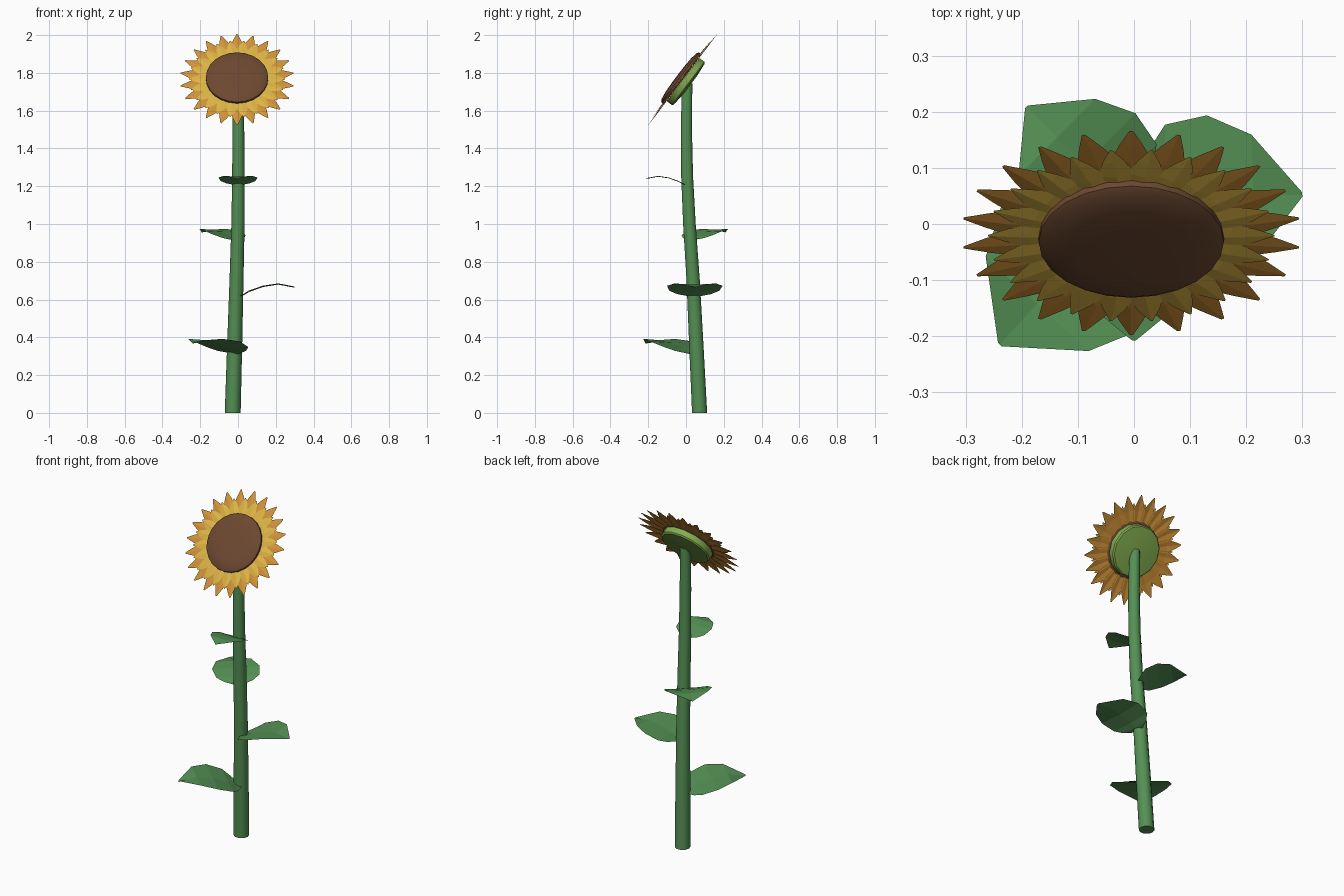
import bpy, math
from mathutils import Vector, Matrix

if "Cube" in bpy.data.objects:
    bpy.data.objects.remove(bpy.data.objects["Cube"])


def material(name, rgb):
    m = bpy.data.materials.new(name)
    m.diffuse_color = (*rgb, 1)
    m.use_nodes = True
    m.node_tree.nodes["Principled BSDF"].inputs["Base Color"].default_value = m.diffuse_color
    return m


GREEN = material("leaf green", (0.09, 0.28, 0.09))
LIME = material("sepal green", (0.23, 0.42, 0.08))
BROWN = material("seed brown", (0.15, 0.065, 0.03))
YELLOW = material("petal yellow", (0.72, 0.46, 0.06))
ORANGE = material("petal orange", (0.64, 0.29, 0.04))


def make(name, verts, faces, mat, smooth=None, matrix=None):
    me = bpy.data.meshes.new(name)
    me.from_pydata(verts, [], faces)
    me.materials.append(mat)
    ob = bpy.data.objects.new(name, me)
    bpy.context.collection.objects.link(ob)
    if matrix:
        ob.matrix_world = matrix
    if smooth:
        bpy.ops.object.select_all(action='DESELECT')
        ob.select_set(True)
        bpy.context.view_layer.objects.active = ob
        bpy.ops.object.shade_smooth_by_angle(angle=math.radians(smooth))
    return ob


def stacked(rings, n):
    """Closed tube of horizontal rings given as (x, y, z, radius), bottom first."""
    verts, faces = [], []
    for x, y, z, r in rings:
        for i in range(n):
            a = 2 * math.pi * i / n
            verts.append((x + r * math.cos(a), y + r * math.sin(a), z))
    for k in range(len(rings) - 1):
        for i in range(n):
            j = (i + 1) % n
            faces.append((k*n + i, k*n + j, k*n + n + j, k*n + n + i))
    faces.append(tuple(reversed(range(n))))
    faces.append(tuple(range((len(rings) - 1) * n, len(rings) * n)))
    return verts, faces


# Gently curved tapering stem
make("stem", *stacked([(-0.028, 0.072, 0, 0.042), (-0.018, 0.055, 0.35, 0.040),
                       (-0.008, 0.038, 0.7, 0.037), (0, 0.018, 1.0, 0.035),
                       (0.002, 0.006, 1.25, 0.033), (0.002, 0.002, 1.5, 0.031),
                       (0, 0.006, 1.745, 0.029)], 10), GREEN, smooth=50)

# Leaves: broad sheets that rise and droop at the tip
LEAF = [(0, 0.025, 0), (0.1, 0.09, 0.012), (0.2, 0.133, 0.03), (0.45, 0.147, 0.056),
        (0.71, 0.11, 0.068), (1, 0.004, 0.052)]     # along, half width, height


def leaf(name, base, angle, size):
    verts, faces = [], []
    for t, w, h in LEAF:
        for s in (-1, 0, 1):
            verts.append((t * 0.3 * size, s * w * size, (h - (0 if s else 0.006)) * size))
    for k in range(len(LEAF) - 1):
        for s in (0, 1):
            a = 3 * k + s
            faces.append((a, a + 3, a + 4, a + 1))
    m = Matrix.Translation(base) @ Matrix.Rotation(math.radians(angle), 4, 'Z')
    make(name, verts, faces, GREEN, matrix=m)


leaf("leaf_lowest", (-0.01, 0.035, 0.315), 227.5, 1.13)
leaf("leaf_right", (0, 0.042, 0.617), 2, 1.0)
leaf("leaf_back", (-0.005, 0.022, 0.915), 135, 0.88)
leaf("leaf_front", (0, 0.002, 1.207), 270, 0.7)

# Head frame: local z is the flower's facing direction, local y points up the disc
u, n = Vector((0, 0.603, 0.798)), Vector((0, -0.798, 0.603))
HEAD = Matrix(((1, 0, 0, -0.005), (0, u.y, n.y, -0.0175), (0, u.z, n.z, 1.766), (0, 0, 0, 1)))

# Seed disc with low dome, and green cup behind
make("seed_disc", *stacked([(0, 0, -0.002, 0.155), (0, 0, 0.006, 0.165), (0, 0, 0.018, 0.165),
                            (0, 0, 0.026, 0.152), (0, 0, 0.032, 0.11), (0, 0, 0.035, 0.05)],
                           24), BROWN, smooth=40, matrix=HEAD)
make("back_cup", *stacked([(0, 0, -0.05, 0.06), (0, 0, -0.043, 0.140), (0, 0, -0.036, 0.147),
                           (0, 0, -0.003, 0.147)], 14), LIME, smooth=40, matrix=HEAD)


# Ring of ridged, pointed petals
def petals(name, mat, profile, offset, z):
    verts, faces = [], []
    for i in range(22):
        rot = Matrix.Rotation(2 * math.pi * (i + offset) / 22, 3, 'Z')
        b = len(verts)
        for r, w in profile:
            for s in (-1, 0, 1):
                verts.append(rot @ Vector((-s * w, r, z + (0 if s else w * 0.14))))
        for k in range(len(profile) - 1):
            for s in (0, 1):
                a = b + 3 * k + s
                faces.append((a, a + 3, a + 4, a + 1))
    for f in range(len(faces)):
        faces[f] = faces[f][::-1]
    ob = make(name, verts, faces, mat, matrix=HEAD)
    ob.data.flip_normals()


petals("outer_petals", ORANGE, [(0.12, 0.022), (0.215, 0.037), (0.26, 0.021), (0.302, 0.003)], 0, -0.002)
petals("inner_petals", YELLOW, [(0.12, 0.024), (0.18, 0.033), (0.22, 0.02), (0.255, 0.002)], 0.5, 0.004)
